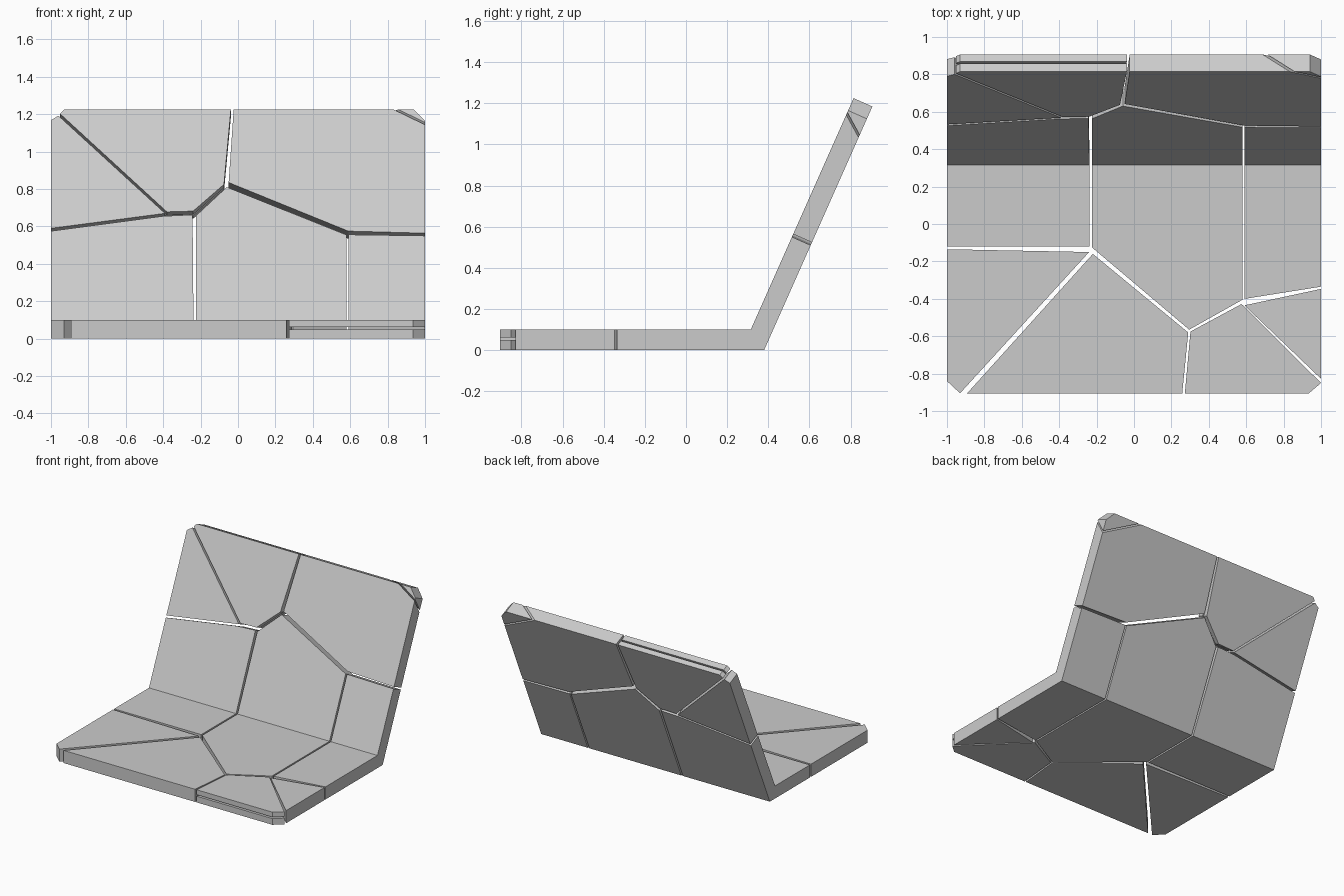
import bpy, bmesh
from mathutils import Vector

if "Cube" in bpy.data.objects:
    bpy.data.objects.remove(bpy.data.objects["Cube"])

T = 0.1                                   # slab thickness
CREASE_Y, SLOPE = 0.315, 0.4444           # inner fold line and lean of the back
N = Vector((0, 1, -SLOPE)).normalized()   # outward normal of the back


def seat_pt(x, y):
    return Vector((x, y, T)), Vector((x, y, 0))


def back_pt(x, z):
    inner = Vector((x, CREASE_Y + (z - T) * SLOPE, z))
    if abs(z - T) < 1e-6:                 # mitred fold
        return inner, Vector((x, 0.38, 0))
    return inner, inner + N * T


def shard(seat=(), back=()):
    """Slab piece from a seat outline (x, y) and/or a back outline (x, z)."""
    bm, verts, loops = bmesh.new(), {}, []
    for outline, place in ((seat, seat_pt), (back, back_pt)):
        loop = []
        for a, b in outline:
            inner, outer = place(a, b)
            key = tuple(round(c, 4) for c in inner)
            if key not in verts:
                if place is seat_pt and abs(b - CREASE_Y) < 1e-6:
                    outer = Vector((a, 0.38, 0))
                verts[key] = (bm.verts.new(inner), bm.verts.new(outer))
            loop.append(verts[key])
        if loop:
            loops.append(loop)
    edges = {}
    for loop in loops:
        bm.faces.new([v[0] for v in loop])
        bm.faces.new([v[1] for v in reversed(loop)])
        for p, q in zip(loop, loop[1:] + loop[:1]):
            edges.setdefault(frozenset((p, q)), []).append((p, q))
    for uses in edges.values():           # walls on outline edges only
        if len(uses) == 1:
            p, q = uses[0]
            bm.faces.new((p[0], p[1], q[1], q[0]))
    bmesh.ops.recalc_face_normals(bm, faces=bm.faces)
    return bm


def finish(bm, name):
    me = bpy.data.meshes.new(name)
    bm.to_mesh(me)
    bm.free()
    bpy.context.collection.objects.link(bpy.data.objects.new(name, me))


def split(bm, name, co, no, gap):
    """Break a piece in two along a plane, leaving a crack."""
    no = Vector(no).normalized()
    for sign, suffix in ((1, "inner"), (-1, "outer")):
        half = bm.copy()
        bmesh.ops.bisect_plane(half, geom=half.verts[:] + half.edges[:] + half.faces[:],
                               plane_co=Vector(co) - no * sign * gap / 2,
                               plane_no=no * sign, clear_outer=True)
        bmesh.ops.holes_fill(half, edges=[e for e in half.edges if e.is_boundary])
        bmesh.ops.recalc_face_normals(half, faces=half.faces)
        finish(half, f"{name}_{suffix}")
    bm.free()


C = CREASE_Y
# pieces that run through the fold
finish(shard([(-1, -.12), (-.238, -.12), (-.238, C), (-1, C)],
             [(-1, .1), (-.238, .1), (-.243, .662), (-.4, .655), (-1, .575)]), "fold_left")
finish(shard([(-.225, -.125), (.295, -.565), (.58, -.405), (.58, C), (-.225, C)],
             [(-.225, .1), (.58, .1), (.58, .555), (-.06, .81), (-.225, .657)]), "fold_middle")
finish(shard([(.592, -.4), (1, -.335), (1, C), (.592, C)],
             [(.592, .1), (1, .1), (1, .55), (.592, .556)]), "fold_right")

# seat pieces
finish(shard([(-1, -.135), (-.24, -.15), (-.93, -.905), (-1, -.84)]), "seat_left")
finish(shard([(-.22, -.16), (.29, -.58), (.258, -.905), (-.892, -.905)]), "seat_front")
finish(shard([(.59, -.435), (1, -.347), (1, -.828)]), "seat_right")
split(shard([(.302, -.575), (.575, -.428), (1, -.85), (.935, -.905), (.272, -.905)]),
      "seat_corner", (0, 0, .055), (0, 0, -1), .012)

# back pieces
finish(shard(back=[(-1, .59), (-.39, .67), (-.96, 1.192), (-1, 1.168)]), "back_left")
split(shard(back=[(-.38, .678), (-.24, .682), (-.075, .825), (-.038, 1.225),
                  (-.93, 1.225), (-.952, 1.203)]),
      "back_top", back_pt(0, 1)[0] + N * .053, N, .012)

# upper right piece with a broken-off corner
p1, p2 = back_pt(.845, 1.225)[0], back_pt(1, 1.15)[0]
p3 = back_pt(.70, 1.225)[1]
split(shard(back=[(-.05, .835), (.59, .575), (1, .564), (1, 1.165), (.94, 1.225), (-.023, 1.225)]),
      "back_right", p1, (p2 - p1).cross(p3 - p1), .01)
